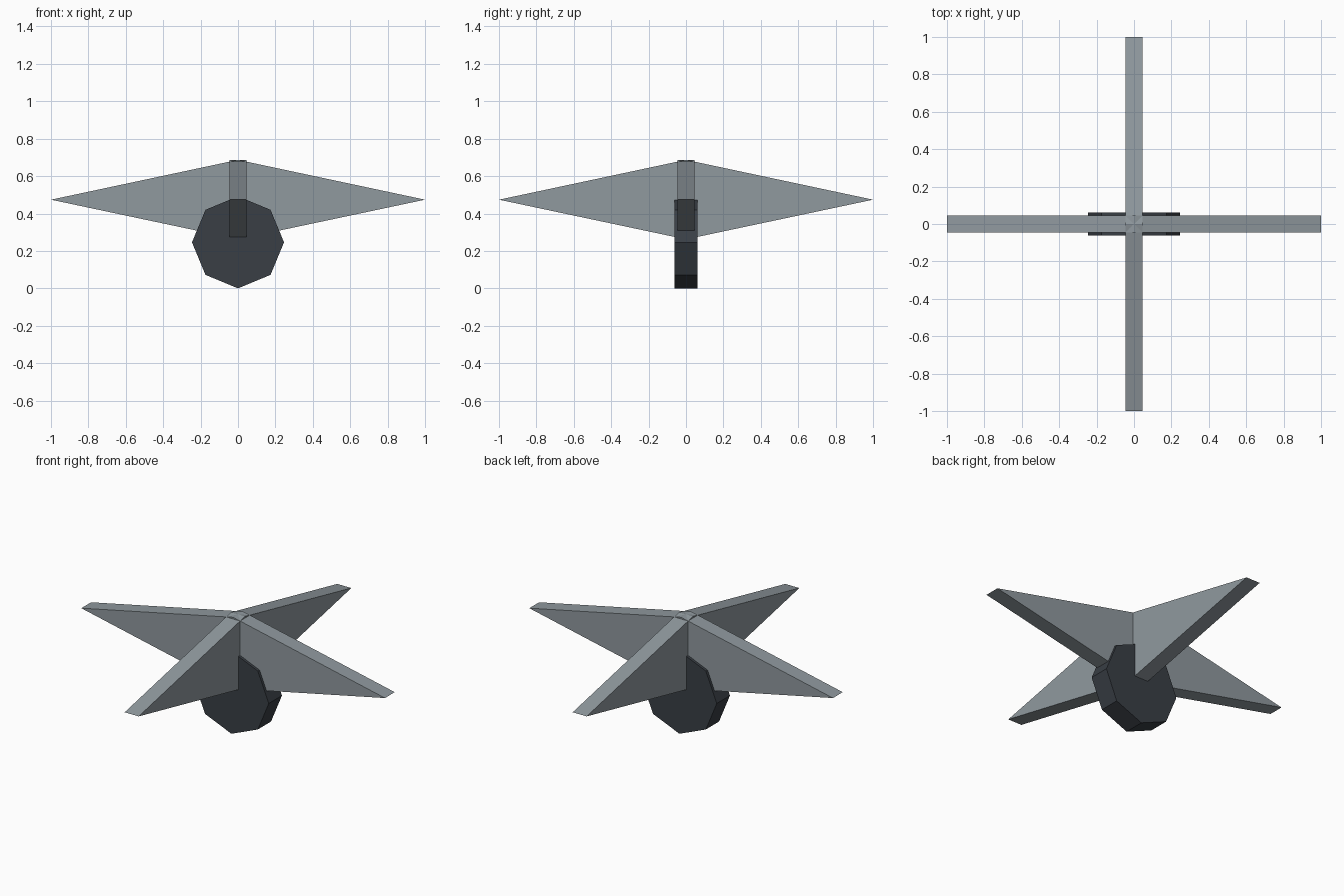
import bpy, bmesh
from math import pi
from mathutils import Matrix

cube = bpy.data.objects.get("Cube")
if cube:
    bpy.data.objects.remove(cube, do_unlink=True)


def material(name, rgb):
    m = bpy.data.materials.new(name)
    m.use_nodes = True
    color = (*rgb, 1)
    m.diffuse_color = color
    m.node_tree.nodes["Principled BSDF"].inputs["Base Color"].default_value = color
    return m


def make_object(name, bm, mat):
    bmesh.ops.recalc_face_normals(bm, faces=bm.faces)
    mesh = bpy.data.meshes.new(name)
    bm.to_mesh(mesh)
    bm.free()
    mesh.materials.append(mat)
    obj = bpy.data.objects.new(name, mesh)
    bpy.context.collection.objects.link(obj)
    return obj


steel = material("steel_grey", (0.28, 0.32, 0.345))
dark = material("dark_slate", (0.041, 0.049, 0.060))


def blade(name, angle):
    """Rhombus profile extruded to a thin double-pointed blade."""
    bm = bmesh.new()
    half = 0.046
    profile = [(-1, 0.474), (0, 0.262), (1, 0.474), (0, 0.687)]
    face = bm.faces.new([bm.verts.new((x, -half, z)) for x, z in profile])
    ext = bmesh.ops.extrude_face_region(bm, geom=[face])
    verts = [g for g in ext["geom"] if isinstance(g, bmesh.types.BMVert)]
    bmesh.ops.translate(bm, verts=verts, vec=(0, 2 * half, 0))
    bm.transform(Matrix.Rotation(angle, 4, "Z"))
    return make_object(name, bm, steel)


# Two crossed blades
blade("side_blades", 0)
blade("front_back_blades", pi / 2)

# Octagonal hub disc, corners pointing up and sideways
bm = bmesh.new()
bmesh.ops.create_cone(bm, cap_ends=True, segments=8,
                      radius1=0.246, radius2=0.246, depth=0.124)
bm.transform(Matrix.Translation((0, 0, 0.246)) @ Matrix.Rotation(pi / 2, 4, "X"))
make_object("hub_disc", bm, dark)
